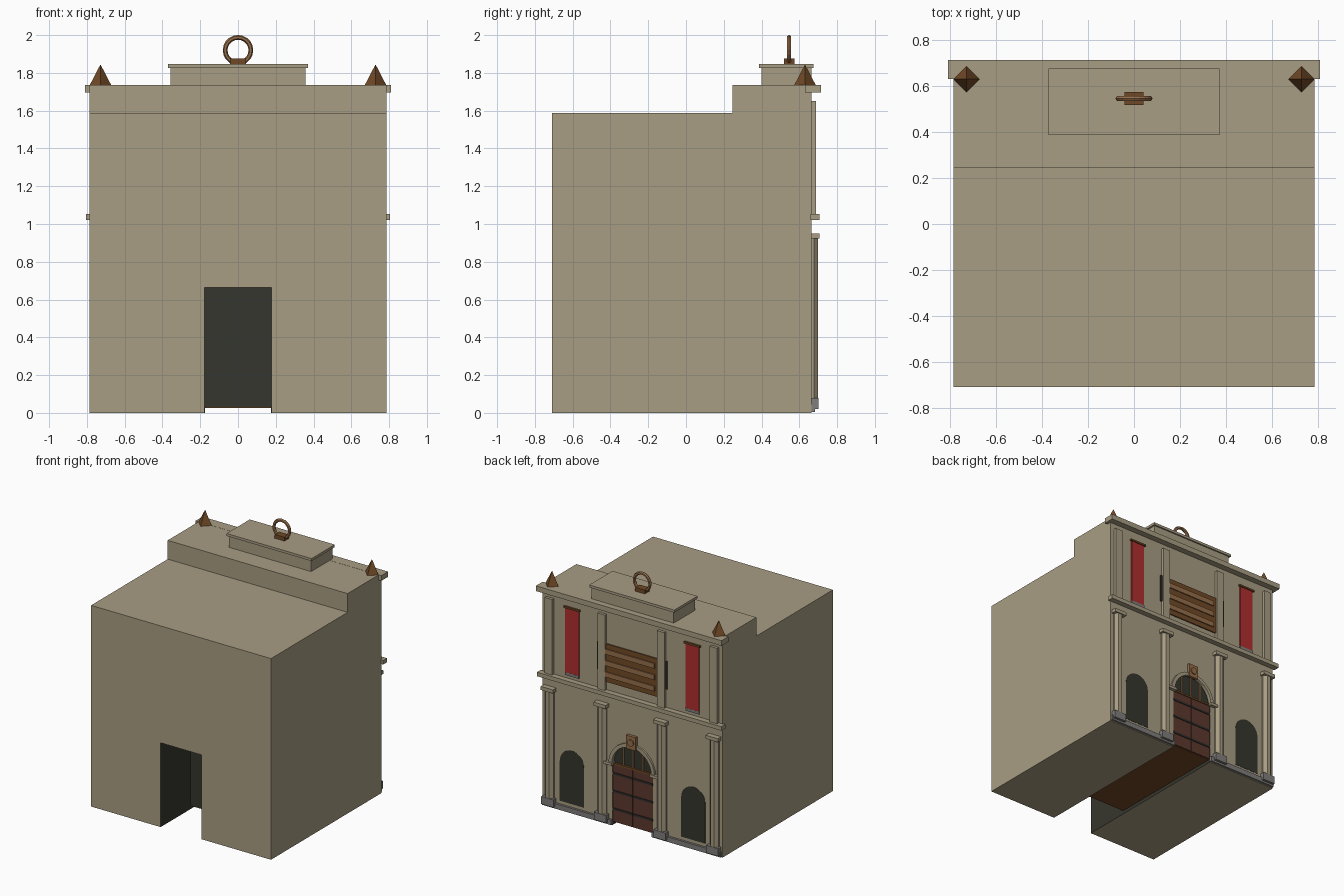
import bpy, bmesh, math
from mathutils import Matrix

if "Cube" in bpy.data.objects:
    bpy.data.objects.remove(bpy.data.objects["Cube"])

# ---------- colours ----------
def mat(name, r, g, b):
    m = bpy.data.materials.new(name)
    lin = [((c / 255 + 0.055) / 1.055) ** 2.4 for c in (r, g, b)]
    m.diffuse_color = (*lin, 1)
    m.use_nodes = True
    m.node_tree.nodes["Principled BSDF"].inputs["Base Color"].default_value = m.diffuse_color
    return m

STONE = mat("sandstone", 168, 157, 131)
GREY = mat("grey stone", 128, 126, 124)
DARK = mat("dark opening", 54, 54, 46)
DOOR = mat("door wood", 92, 56, 46)
IRON = mat("iron", 48, 46, 44)
BROWN = mat("dark wood", 112, 73, 38)
TAN = mat("light wood", 150, 110, 74)
RED = mat("red cloth", 176, 46, 46)

# ---------- helpers ----------
def finish(name, bm, m):
    bmesh.ops.recalc_face_normals(bm, faces=bm.faces)
    me = bpy.data.meshes.new(name)
    bm.to_mesh(me)
    bm.free()
    me.materials.append(m)
    ob = bpy.data.objects.new(name, me)
    bpy.context.collection.objects.link(ob)
    return ob

def box(name, x0, x1, y0, y1, z0, z1, m):
    bm = bmesh.new()
    bmesh.ops.create_cube(bm, size=1)
    for v in bm.verts:
        v.co = ((x0 + x1) / 2 + v.co.x * (x1 - x0), (y0 + y1) / 2 + v.co.y * (y1 - y0),
                (z0 + z1) / 2 + v.co.z * (z1 - z0))
    return finish(name, bm, m)

def prism(name, pts, a, b, m, axis="y"):
    """Extrude a profile: (x,z) points along y, or (y,z) points along x."""
    bm = bmesh.new()
    put = (lambda p, t: (p[0], t, p[1])) if axis == "y" else (lambda p, t: (t, p[0], p[1]))
    f = bm.faces.new([bm.verts.new(put(p, a)) for p in pts])
    ext = bmesh.ops.extrude_face_region(bm, geom=[f])["geom"]
    d = (0, b - a, 0) if axis == "y" else (b - a, 0, 0)
    bmesh.ops.translate(bm, vec=d, verts=[g for g in ext if isinstance(g, bmesh.types.BMVert)])
    return finish(name, bm, m)

def cone(name, x, y, z0, z1, r0, r1, n, m, turn=0):
    bm = bmesh.new()
    bmesh.ops.create_cone(bm, cap_ends=True, segments=n, radius1=r0, radius2=r1, depth=z1 - z0,
                          matrix=Matrix.Translation((x, y, (z0 + z1) / 2)) @ Matrix.Rotation(turn, 4, "Z"))
    return finish(name, bm, m)

def arc(cx, cz, r, n=14):
    return [(cx + r * math.cos(math.pi * i / n), cz + r * math.sin(math.pi * i / n)) for i in range(n + 1)]

def arch(cx, z0, spring, r):
    return [(cx - r, z0), (cx + r, z0)] + arc(cx, spring, r)

W = 0.665          # decorated wall plane
SPRING, R = 0.487, 0.176

# ---------- main body with stepped roof and passage ----------
body = prism("body", [(-0.71, 0), (W, 0), (W, 1.735), (0.245, 1.735), (0.245, 1.587), (-0.71, 1.587)],
             -0.785, 0.785, STONE, "x")
body.data.materials.append(DARK)
cutters = [box("passage_cutter", -0.178, 0.178, -0.9, 0.5, -0.1, 0.665, DARK),
           prism("doorway_cutter", arch(0, -0.1, SPRING, R), 0.45, 0.9, DARK)]
bpy.context.view_layer.objects.active = body
for c in cutters:
    mod = body.modifiers.new("cut", "BOOLEAN")
    mod.operation, mod.solver, mod.object = "DIFFERENCE", "EXACT", c
    bpy.ops.object.modifier_apply(modifier=mod.name)
    bpy.data.objects.remove(c)
for p in body.data.polygons:   # passage lining is dark
    c = p.center
    p.material_index = int(abs(c.x) < 0.19 and -0.70 < c.y < 0.66 and 0.01 < c.z < 0.68)

# ---------- passage infill and floor ----------
box("passage_block", -0.177, 0.177, -0.34, 0.5, 0.03, 0.664, DARK)
box("passage_floor", -0.176, 0.176, -0.335, 0.655, 0.025, 0.031, BROWN)

# ---------- door, fanlight, arch trim ----------
prism("fanlight", arch(0, 0.031, SPRING, R - 0.001), 0.5, 0.652, DARK)
for s in (-1, 1):
    a, b = sorted((s * 0.003, s * 0.174))
    box("door_leaf", a, b, 0.645, 0.662, 0.028, SPRING, DOOR)
    for z in (0.13, 0.27, 0.41):
        box("door_strap", a, b, 0.66, 0.667, z - 0.008, z + 0.008, IRON)
    a, b = sorted((s * 0.165, s * 0.235))
    box("impost", a, b, 0.65, 0.69, 0.478, 0.5, STONE)
for x in (-0.085, 0, 0.085):
    box("fanlight_bar", x - 0.006, x + 0.006, 0.65, 0.662, SPRING,
        SPRING + math.sqrt(R * R - x * x), TAN)
box("door_lintel", -0.174, 0.174, 0.65, 0.668, 0.48, 0.494, BROWN)
prism("arch_trim", arc(0, SPRING, 0.202) + arc(0, SPRING, R - 0.002)[::-1], 0.655, 0.68, STONE)
box("keystone", -0.042, 0.042, W, 0.688, 0.65, 0.755, TAN)
prism("keystone_boss", arc(0, 0.703, 0.027, 6) + [(-x, 1.406 - z) for x, z in arc(0, 0.703, 0.027, 6)][1:-1],
      0.68, 0.696, TAN)

# ---------- mirrored front decoration ----------
for s in (-1, 1):
    prism("side_window", arch(s * 0.53, 0.07, 0.385, 0.105), W - 0.005, W + 0.002, DARK)
    for x in (s * 0.26, s * 0.72):
        # octagonal half column below, flat pilaster above
        box("column_base", x - 0.053, x + 0.053, W, 0.702, 0.02, 0.08, GREY)
        cone("column", x, W - 0.004, 0.08, 0.925, 0.041, 0.041, 8, STONE, math.pi / 8)
        box("column_cap", x - 0.053, x + 0.053, W, 0.707, 0.922, 0.95, STONE)
        box("pilaster", x - 0.032, x + 0.032, W, 0.687, 1.05, 1.65, STONE)
    a, b = sorted((s * R, s * 0.78))
    box("plinth", a, b, W, 0.682, 0.005, 0.045, GREY)
    # banner
    x = s * 0.525
    box("banner", x - 0.06, x + 0.06, W, 0.672, 1.1, 1.61, RED)
    box("banner_fringe", x - 0.06, x + 0.06, W, 0.673, 1.078, 1.1, GREY)
    box("banner_rod", x - 0.07, x + 0.07, W, 0.68, 1.608, 1.622, BROWN)
    x = s * 0.298
    box("upper_slit", x - 0.007, x + 0.007, W, 0.675, 1.2, 1.42, IRON)
    # roof corner spike
    cone("corner_spike", s * 0.728, 0.63, 1.735, 1.845, 0.057, 0, 4, BROWN)

# ---------- slatted board ----------
box("board", -0.228, 0.228, W, 0.674, 1.12, 1.42, BROWN)
for i in range(3):
    z = 1.18 + i * 0.09
    box("board_slat", -0.2, 0.228, 0.67, 0.682, z - 0.02, z + 0.02, TAN)

# ---------- cornices ----------
box("middle_cornice", -0.805, 0.805, 0.66, 0.708, 1.022, 1.054, STONE)
box("top_cornice", -0.81, 0.81, 0.63, 0.714, 1.695, 1.736, STONE)

# ---------- roof pedestal and ring ----------
box("pedestal", -0.358, 0.358, 0.4, 0.665, 1.735, 1.826, STONE)
box("pedestal_cap", -0.371, 0.371, 0.387, 0.676, 1.826, 1.846, STONE)
box("ring_foot", -0.042, 0.042, 0.518, 0.574, 1.846, 1.876, BROWN)
bpy.ops.mesh.primitive_torus_add(major_segments=20, minor_segments=6, major_radius=0.068, minor_radius=0.0125,
                                 location=(0, 0.546, 1.92), rotation=(math.pi / 2, 0, 0))
ring = bpy.context.object
ring.name = "roof_ring"
ring.data.materials.append(TAN)
